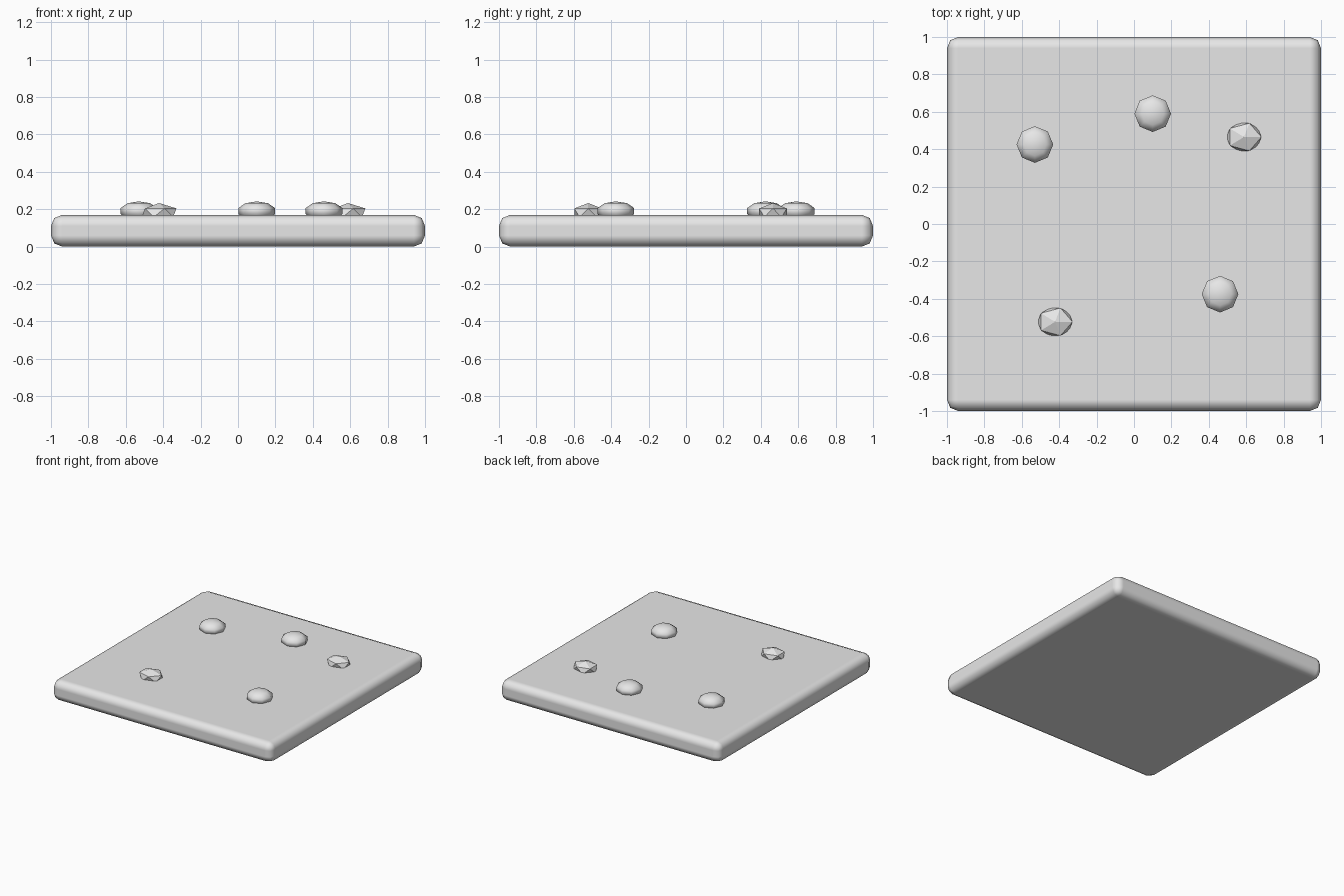
import bpy

if "Cube" in bpy.data.objects:
    bpy.data.objects.remove(bpy.data.objects["Cube"])

# Single plain grey finish
grey = bpy.data.materials.new("plain_grey")
grey.diffuse_color = (0.8, 0.8, 0.8, 1)
grey.use_nodes = True
grey.node_tree.nodes["Principled BSDF"].inputs["Base Color"].default_value = grey.diffuse_color

SLAB_HEIGHT = 0.17


def finish(name, scale, smooth):
    obj = bpy.context.object
    obj.name = name
    obj.scale = scale
    bpy.ops.object.transform_apply(location=False, rotation=False, scale=True)
    if smooth:
        bpy.ops.object.shade_smooth()
    else:
        bpy.ops.object.shade_flat()
    obj.data.materials.append(grey)
    return obj


# Square slab with rounded edges
bpy.ops.mesh.primitive_cube_add(size=1, location=(0, 0, SLAB_HEIGHT / 2))
slab = finish("ground_slab", (2, 2, SLAB_HEIGHT), True)
bevel = slab.modifiers.new("rounded_edges", "BEVEL")
bevel.width = 0.06
bevel.segments = 2
bevel.harden_normals = True

# Smooth flattened pebbles, half sunk in the slab
for i, (x, y) in enumerate([(-0.53, 0.425), (0.10, 0.59), (0.46, -0.375)], 1):
    bpy.ops.mesh.primitive_uv_sphere_add(segments=8, ring_count=5, radius=1,
                                         location=(x, y, 0.19))
    finish(f"smooth_pebble_{i}", (0.103, 0.103, 0.052), True)

# Faceted stones, half sunk in the slab
for i, (x, y) in enumerate([(-0.422, -0.523), (0.588, 0.465)], 1):
    bpy.ops.mesh.primitive_ico_sphere_add(subdivisions=1, radius=1,
                                          location=(x, y, 0.181))
    finish(f"faceted_stone_{i}", (0.104, 0.087, 0.052), False)
